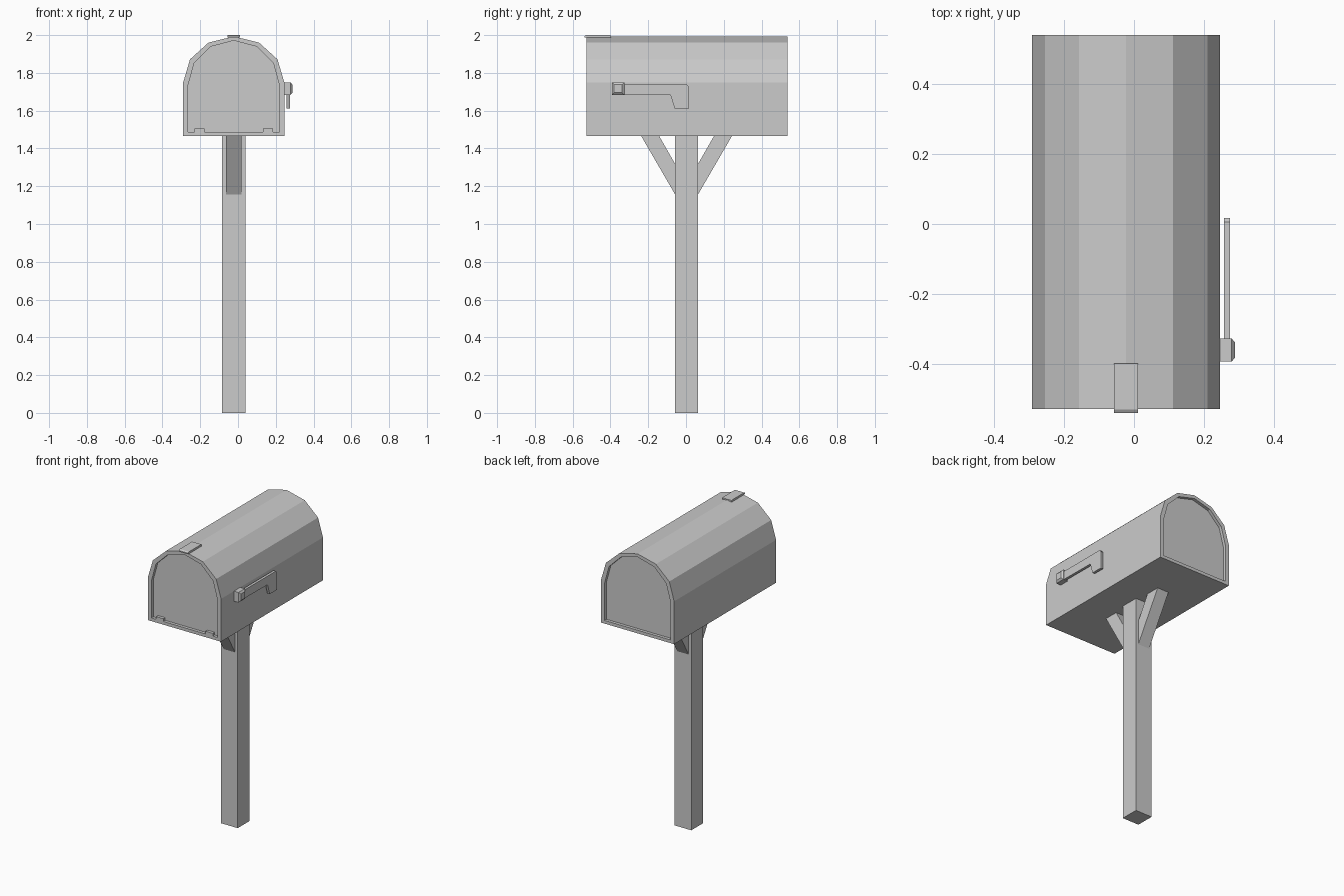
import bpy
import bmesh
from math import cos, sin, pi

cube = bpy.data.objects.get("Cube")
if cube:
    bpy.data.objects.remove(cube, do_unlink=True)

grey = bpy.data.materials.new("plain grey")
grey.use_nodes = True
tone = (0.6, 0.6, 0.6, 1)
grey.diffuse_color = tone
grey.node_tree.nodes["Principled BSDF"].inputs["Base Color"].default_value = tone

CX, CY = -0.0225, 0.003         # post and box centre line
FRONT, BACK = -0.527, 0.538     # ends of the box
FLOOR = 1.467                   # underside of the box


def loft(name, rings):
    """Solid through a series of matching rings, closed at both ends."""
    bm = bmesh.new()
    loops = [[bm.verts.new(p) for p in ring] for ring in rings]
    n = len(loops[0])
    for a, b in zip(loops, loops[1:]):
        for i in range(n):
            j = (i + 1) % n
            bm.faces.new((a[i], a[j], b[j], b[i]))
    bm.faces.new(loops[0])
    bm.faces.new(loops[-1])
    bmesh.ops.recalc_face_normals(bm, faces=bm.faces)
    mesh = bpy.data.meshes.new(name)
    bm.to_mesh(mesh)
    bm.free()
    mesh.materials.append(grey)
    obj = bpy.data.objects.new(name, mesh)
    bpy.context.collection.objects.link(obj)
    return obj


def side_prism(name, yz, x0, x1):
    """Side profile extruded across x."""
    return loft(name, [[(x, y, z) for y, z in yz] for x in (x0, x1)])


def rect(a0, a1, b0, b1):
    return [(a0, b0), (a1, b0), (a1, b1), (a0, b1)]


def arch(y, half, base, spring, rise):
    """Arched outline: straight sides with six facets above."""
    pts = [(CX - half, y, base), (CX + half, y, base)]
    for i in range(7):
        a = pi * i / 6
        pts.append((CX + half * cos(a), y, spring + rise * sin(a)))
    return pts


# Box with a recessed panel at each end
outer = (0.2675, FLOOR, 1.75, 0.243)
inner = (0.2415, 1.488, 1.735, 0.236)
DEPTH = 0.02
loft("mailbox_body", [
    arch(FRONT + DEPTH, *inner), arch(FRONT, *inner), arch(FRONT, *outer),
    arch(BACK, *outer), arch(BACK, *inner), arch(BACK - DEPTH, *inner)])

# Door hinges
for side, name in ((-1, "right_hinge"), (1, "left_hinge")):
    x = CX + side * 0.181
    side_prism(name, rect(FRONT, FRONT + DEPTH, 1.488, 1.506), x - 0.026, x + 0.026)

# Door latch plate with a sloped front lip
side_prism("door_latch", [(-0.538, 1.987), (-0.397, 1.987), (-0.397, 1.998),
                          (-0.4, 2.0), (-0.528, 2.0), (-0.538, 1.994)],
           CX - 0.034, CX + 0.034)

# Post
side_prism("post", rect(CY - 0.061, CY + 0.061, 0, FLOOR), CX - 0.061, CX + 0.061)

# Diagonal braces, front and back
for s, name in ((-1, "front_brace"), (1, "back_brace")):
    profile = [(0.055, 1.157), (0.061, 1.157), (0.241, FLOOR),
               (0.146, FLOOR), (0.055, 1.308)]
    side_prism(name, [(CY + s * y, z) for y, z in profile], CX - 0.042, CX + 0.042)

# Flag arm
side_prism("flag_arm", [(-0.33, 1.684), (-0.082, 1.682), (-0.06, 1.611), (0.017, 1.611),
                        (0.017, 1.725), (0.005, 1.739), (-0.33, 1.739)], 0.257, 0.274)


# Flag pivot block with a bevelled outer face
def pivot_ring(x, inset):
    c = rect(-0.392 + inset, -0.326 - inset, 1.683 + inset, 1.75 - inset)
    return [(x, y, z) for y, z in c]


loft("flag_pivot", [pivot_ring(0.24, 0), pivot_ring(0.278, 0), pivot_ring(0.288, 0.012)])
